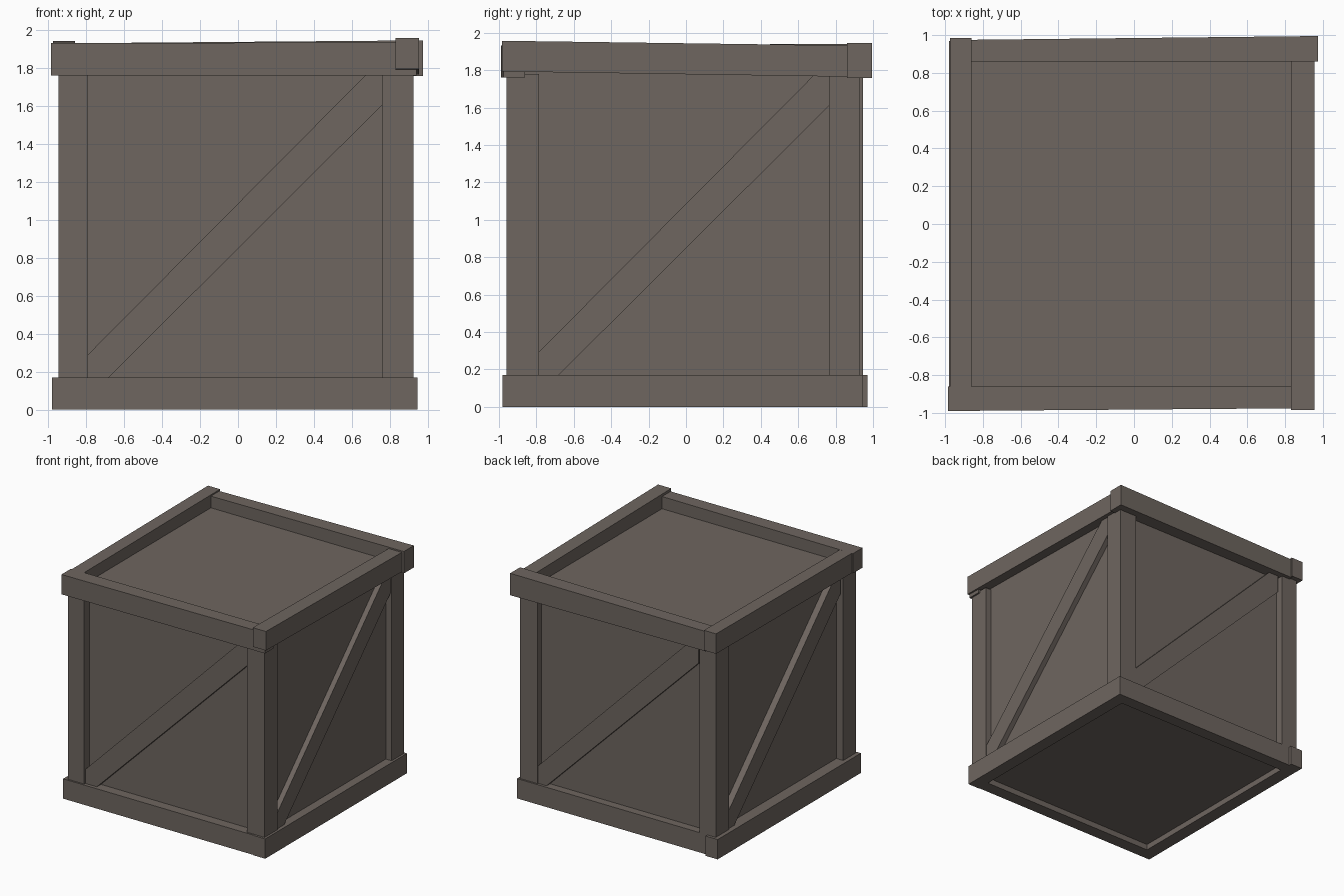
import bpy
from math import radians
from mathutils import Matrix, Vector

if "Cube" in bpy.data.objects:
    bpy.data.objects.remove(bpy.data.objects["Cube"], do_unlink=True)

wood = bpy.data.materials.new("weathered_wood")
wood.use_nodes = True
COLOUR = (0.157, 0.132, 0.116, 1)
wood.diffuse_color = COLOUR
wood.node_tree.nodes["Principled BSDF"].inputs["Base Color"].default_value = COLOUR


def prism(name, end_a, end_b):
    """Solid between two matching end polygons."""
    n = len(end_a)
    faces = [list(range(n))[::-1], list(range(n, 2 * n))]
    faces += [[i, (i + 1) % n, n + (i + 1) % n, n + i] for i in range(n)]
    mesh = bpy.data.meshes.new(name)
    mesh.from_pydata([Vector(p) for p in end_a + end_b], [], faces)
    centre = sum((v.co for v in mesh.vertices), Vector()) / (2 * n)
    if mesh.polygons[0].normal.dot(mesh.polygons[0].center - centre) < 0:
        mesh.flip_normals()
    mesh.materials.append(wood)
    obj = bpy.data.objects.new(name, mesh)
    bpy.context.collection.objects.link(obj)
    return obj


def box(name, x, y, z):
    ends = [[(a, y[0], z[0]), (a, y[1], z[0]), (a, y[1], z[1]), (a, y[0], z[1])] for a in x]
    return prism(name, *ends)


def beam_x(name, x, y, z):
    """Beam along x; y and z hold one range for each end."""
    return prism(name, *[[(a, b[0], c[0]), (a, b[1], c[0]), (a, b[1], c[1]), (a, b[0], c[1])]
                         for a, b, c in zip(x, y, z)])


def beam_y(name, y, x, z):
    """Beam along y; x and z hold one range for each end."""
    return prism(name, *[[(b[0], a, c[0]), (b[1], a, c[0]), (b[1], a, c[1]), (b[0], a, c[1])]
                         for a, b, c in zip(y, x, z)])


# Inner box forming all six recessed panels
box("panel_box", (-0.88, 0.87), (-0.89, 0.875), (0.05, 1.83))

# Corner posts
POST_Z = (0.15, 1.78)
box("front_right_post", (-0.945, -0.79), (-0.96, -0.785), POST_Z)
box("front_left_post", (0.76, 0.925), (-0.96, -0.785), POST_Z)
box("back_left_post", (0.76, 0.925), (0.765, 0.93), POST_Z)
box("back_right_post", (-0.945, -0.79), (0.765, 0.945), POST_Z)

# Bottom rails
BASE_Z = (0, 0.17)
box("front_base_rail", (-0.98, 0.84), (-0.975, -0.865), BASE_Z)
box("left_base_rail", (0.835, 0.945), (-0.98, 0.945), BASE_Z)
box("back_base_rail", (-0.87, 0.84), (0.84, 0.945), BASE_Z)
box("right_base_rail", (-0.98, -0.865), (-0.87, 0.97), BASE_Z)

# Top rails, laid slightly crooked
beam_x("front_top_rail", (-0.985, 0.94), [(-0.99, -0.86), (-0.975, -0.86)],
       [(1.76, 1.93), (1.76, 1.935)])
beam_y("left_top_rail", (-0.985, 0.865), [(0.83, 0.955), (0.83, 0.955)],
       [(1.793, 1.957), (1.765, 1.932)])
beam_x("back_top_rail", (-0.87, 0.975), [(0.86, 0.975), (0.86, 0.995)],
       [(1.76, 1.93), (1.757, 1.945)])
beam_y("right_top_rail", (-0.87, 0.985), [(-0.975, -0.86), (-0.975, -0.86)],
       [(1.76, 1.93), (1.77, 1.942)])

# One diagonal brace per side, turned around the crate
profile = [(-0.79, 0.29), (-0.79, 0.17), (-0.68, 0.17), (0.765, 1.61), (0.765, 1.77), (0.68, 1.77)]
sides = (("front", 0.945), ("left", 0.915), ("back", 0.922), ("right", 0.935))
for i, (side, depth) in enumerate(sides):
    brace = prism(side + "_brace", [(x, -depth, z) for x, z in profile],
                  [(x, -0.85, z) for x, z in profile])
    brace.data.transform(Matrix.Rotation(radians(90 * i), 4, "Z"))
